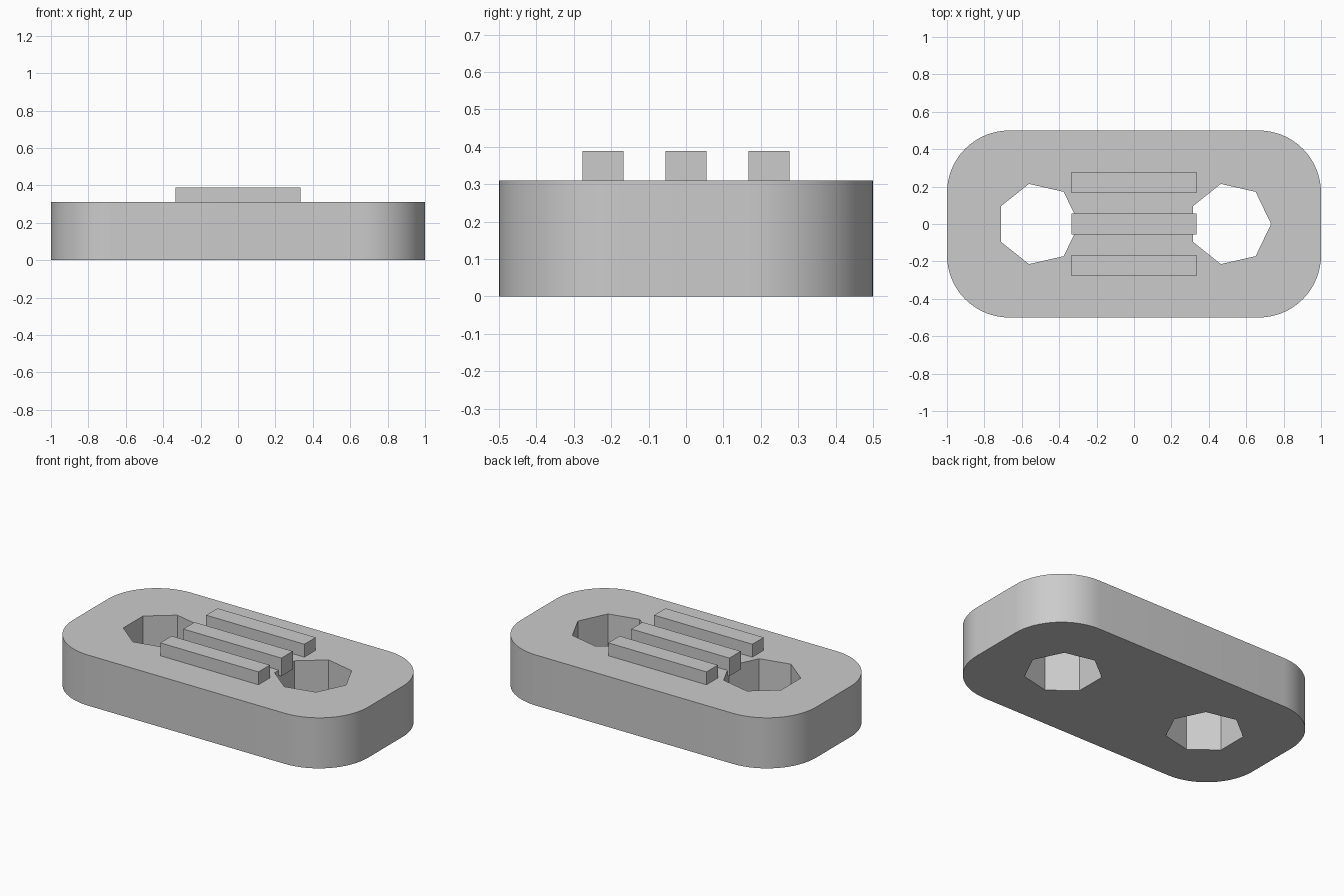
import bpy, math
from math import cos, sin, tau

cube = bpy.data.objects.get("Cube")
if cube:
    bpy.data.objects.remove(cube, do_unlink=True)

grey = bpy.data.materials.new("plain grey")
grey.use_nodes = True
colour = (0.6, 0.6, 0.6, 1)
grey.diffuse_color = colour
grey.node_tree.nodes["Principled BSDF"].inputs["Base Color"].default_value = colour


def prism(name, outline, z0, z1):
    """Extrude a counter-clockwise outline from z0 to z1."""
    n = len(outline)
    verts = [(x, y, z) for z in (z0, z1) for x, y in outline]
    faces = [(i, (i + 1) % n, n + (i + 1) % n, n + i) for i in range(n)]
    faces += [tuple(reversed(range(n))), tuple(range(n, 2 * n))]
    mesh = bpy.data.meshes.new(name)
    mesh.from_pydata(verts, [], faces)
    mesh.materials.append(grey)
    obj = bpy.data.objects.new(name, mesh)
    bpy.context.collection.objects.link(obj)
    return obj


def arc(cx, cy, r, start, end, steps):
    return [(cx + r * cos(start + (end - start) * i / steps),
             cy + r * sin(start + (end - start) * i / steps)) for i in range(steps + 1)]


# Rounded plate
HEIGHT, R = 0.31, 0.333
outline = []
for k, (sx, sy) in enumerate([(1, 1), (-1, 1), (-1, -1), (1, -1)]):
    outline += arc(sx * (1 - R), sy * (0.5 - R), R, k * tau / 4, (k + 1) * tau / 4, 16)
plate = prism("plate", outline, 0, HEIGHT)

# Seven-sided through holes, both pointing to +x
for side, x in (("left", 0.513), ("right", -0.513)):
    cutter = prism(side + "_hole_cutter", arc(x, 0, 0.22, 0, tau, 7)[:-1], -0.1, HEIGHT + 0.1)
    cutter.hide_render = True
    cutter.hide_set(True)
    cut = plate.modifiers.new(side + "_hole", 'BOOLEAN')
    cut.operation, cut.solver, cut.object = 'DIFFERENCE', 'EXACT', cutter

# Apply the cuts, then smooth the rounded corners only
bpy.context.view_layer.objects.active = plate
plate.select_set(True)
for name in [m.name for m in plate.modifiers]:
    bpy.ops.object.modifier_apply(modifier=name)
bpy.ops.object.shade_smooth_by_angle(angle=math.radians(30))

# Three raised bars
L, W = 0.333, 0.055
for name, y in (("front_bar", -0.222), ("middle_bar", 0), ("back_bar", 0.222)):
    prism(name, [(-L, y - W), (L, y - W), (L, y + W), (-L, y + W)], 0.278, 0.389)
